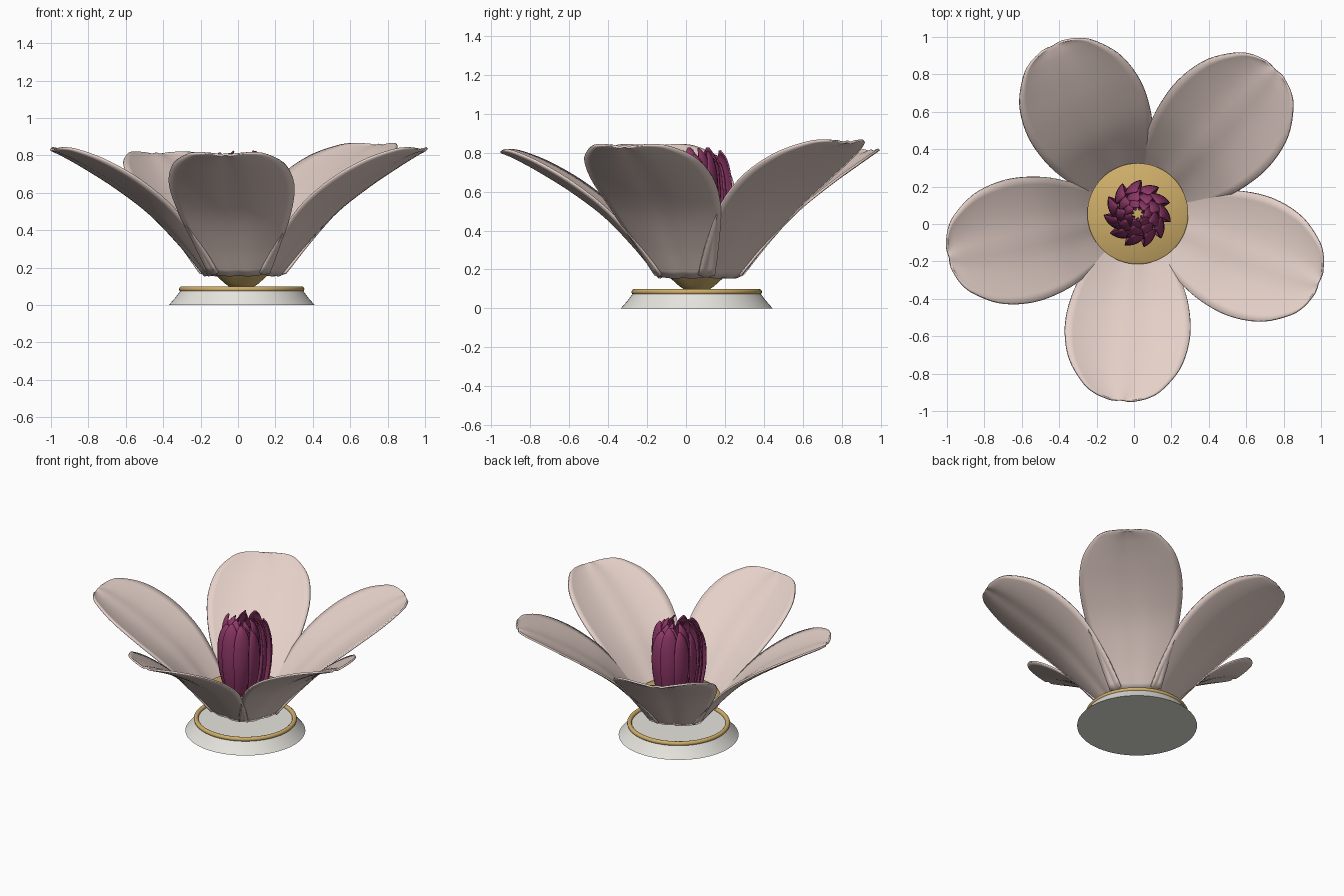
import bpy, bmesh, math
from mathutils import Matrix, Vector

if "Cube" in bpy.data.objects:
    bpy.data.objects.remove(bpy.data.objects["Cube"])

CENTER = Vector((0.02, 0.055, 0))


def material(name, rgb):
    m = bpy.data.materials.new(name)
    m.diffuse_color = (*rgb, 1)
    m.use_nodes = True
    m.node_tree.nodes["Principled BSDF"].inputs["Base Color"].default_value = m.diffuse_color
    return m


BLUSH = material("blush", (0.78, 0.63, 0.58))
PLUM = material("plum", (0.28, 0.04, 0.14))
GOLD = material("gold", (0.62, 0.42, 0.14))
IVORY = material("ivory", (0.80, 0.78, 0.73))


def finish(bm, name, mat):
    bmesh.ops.recalc_face_normals(bm, faces=bm.faces)
    me = bpy.data.meshes.new(name)
    bm.to_mesh(me)
    bm.free()
    ob = bpy.data.objects.new(name, me)
    bpy.context.collection.objects.link(ob)
    me.materials.append(mat)
    bpy.ops.object.select_all(action='DESELECT')
    ob.select_set(True)
    bpy.context.view_layer.objects.active = ob
    bpy.ops.object.shade_smooth_by_angle(angle=math.radians(40))
    return ob


def spline(pts, u):
    """Catmull-Rom sample of a list of tuples, u in 0..1"""
    f = u * (len(pts) - 1)
    i = min(int(f), len(pts) - 2)
    t = f - i
    b, c = Vector(pts[i]), Vector(pts[i + 1])
    a = Vector(pts[i - 1]) if i > 0 else 2 * b - c
    d = Vector(pts[i + 2]) if i + 2 < len(pts) else 2 * c - b
    return 0.5 * (2 * b + (c - a) * t + (2 * a - 5 * b + 4 * c - d) * t * t
                  + (3 * b - 3 * c + d - a) * t ** 3)


def petal(name, mat, pts, cup, thick, matrix, ridge=0.0, nu=24, nv=12):
    """Cupped petal running along +x; pts are (reach, height, half width)"""
    bm = bmesh.new()
    rows = []
    for i in range(nu + 1):
        u = i / nu
        p = spline(pts, u)
        q = spline(pts, min(u + 0.01, 1)) - spline(pts, max(u - 0.01, 0))
        n = Vector((-q.y, 0, q.x)).normalized()
        row = []
        for j in range(nv + 1):
            v = 2 * j / nv - 1
            lift = cup * p.z * v * v + ridge * math.exp(-(v / 0.2) ** 2)
            co = Vector((p.x, p.z * v, p.y)) + n * lift
            row.append(bm.verts.new(matrix @ co))
        rows.append(row)
    for a, b in zip(rows, rows[1:]):
        for j in range(nv):
            bm.faces.new((a[j], a[j + 1], b[j + 1], b[j]))
    ob = finish(bm, name, mat)
    s = ob.modifiers.new("thickness", 'SOLIDIFY')
    s.thickness = thick
    s.offset = 0
    return ob


def lathe(name, mat, profile, steps=64):
    bm = bmesh.new()
    vs = [bm.verts.new((r, 0, z)) for r, z in profile]
    es = [bm.edges.new(e) for e in zip(vs, vs[1:])]
    bmesh.ops.spin(bm, geom=vs + es, axis=(0, 0, 1), cent=(0, 0, 0),
                   angle=math.tau, steps=steps)
    bmesh.ops.remove_doubles(bm, verts=bm.verts, dist=1e-5)
    bmesh.ops.translate(bm, verts=bm.verts, vec=CENTER)
    return finish(bm, name, mat)


# Pedestal, its gold trim ring and the flower cup
lathe("base", IVORY, [(0, 0), (0.39, 0), (0.355, 0.04), (0.325, 0.08), (0, 0.08)])
ring = [(0.32 + 0.015 * math.cos(k * math.tau / 12),
         0.085 + 0.015 * math.sin(k * math.tau / 12)) for k in range(13)]
lathe("trim_ring", GOLD, ring)
lathe("cup", GOLD, [(0, 0.078), (0.04, 0.08), (0.09, 0.115), (0.14, 0.16), (0.21, 0.225),
                    (0.262, 0.277), (0.27, 0.288), (0.262, 0.294), (0, 0.297)])

# Five large open petals: (heading, size)
shape = [(0.19, 0.155, 0.165), (0.32, 0.315, 0.235), (0.48, 0.48, 0.305),
         (0.66, 0.615, 0.335), (0.83, 0.72, 0.305), (0.95, 0.785, 0.225),
         (1.005, 0.81, 0.15), (1.03, 0.82, 0.06)]
for k, (deg, s) in enumerate([(265, 0.97), (339, 1.01), (46.5, 1.045),
                              (117, 0.975), (193, 1.01)]):
    pts = [(0.19 + (r - 0.19) * s, 0.155 + (z - 0.155) * s, w) for r, z, w in shape]
    m = Matrix.Translation(CENTER) @ Matrix.Rotation(math.radians(deg), 4, 'Z')
    petal(f"outer_petal_{k + 1}", BLUSH, pts, 0.17, 0.012, m, 0.008, 32, 16)

# Upright bud: overlapping swirled rings (count, radius, top, half width, tip pull-in, twist)
rings = [(11, 0.135, 0.79, 0.058, 0.02, 32),
         (9, 0.095, 0.80, 0.055, 0.03, 32),
         (7, 0.055, 0.77, 0.045, 0.025, 30)]
for layer, (n, rad, top, w, pull, twist) in enumerate(rings):
    for k in range(n):
        h = top - 0.29 + 0.025 * math.sin(2.4 * k + layer)
        pts = [(-0.02, 0, 0.55 * w), (0.01, 0.25 * h, 0.85 * w), (0.025, 0.5 * h, w),
               (0.022, 0.75 * h, 0.95 * w), (0.005, 0.92 * h, 0.6 * w),
               (-pull, h, 0.12 * w)]
        m = (Matrix.Translation(CENTER + Vector((0, 0, 0.29)))
             @ Matrix.Rotation(math.tau * (k + 0.5 * layer) / n, 4, 'Z')
             @ Matrix.Translation((rad, 0, 0))
             @ Matrix.Rotation(math.radians(twist), 4, 'Z'))
        petal(f"bud_petal_{layer + 1}_{k + 1}", PLUM, pts, 0.3, 0.008, m, 0, 14, 8)
